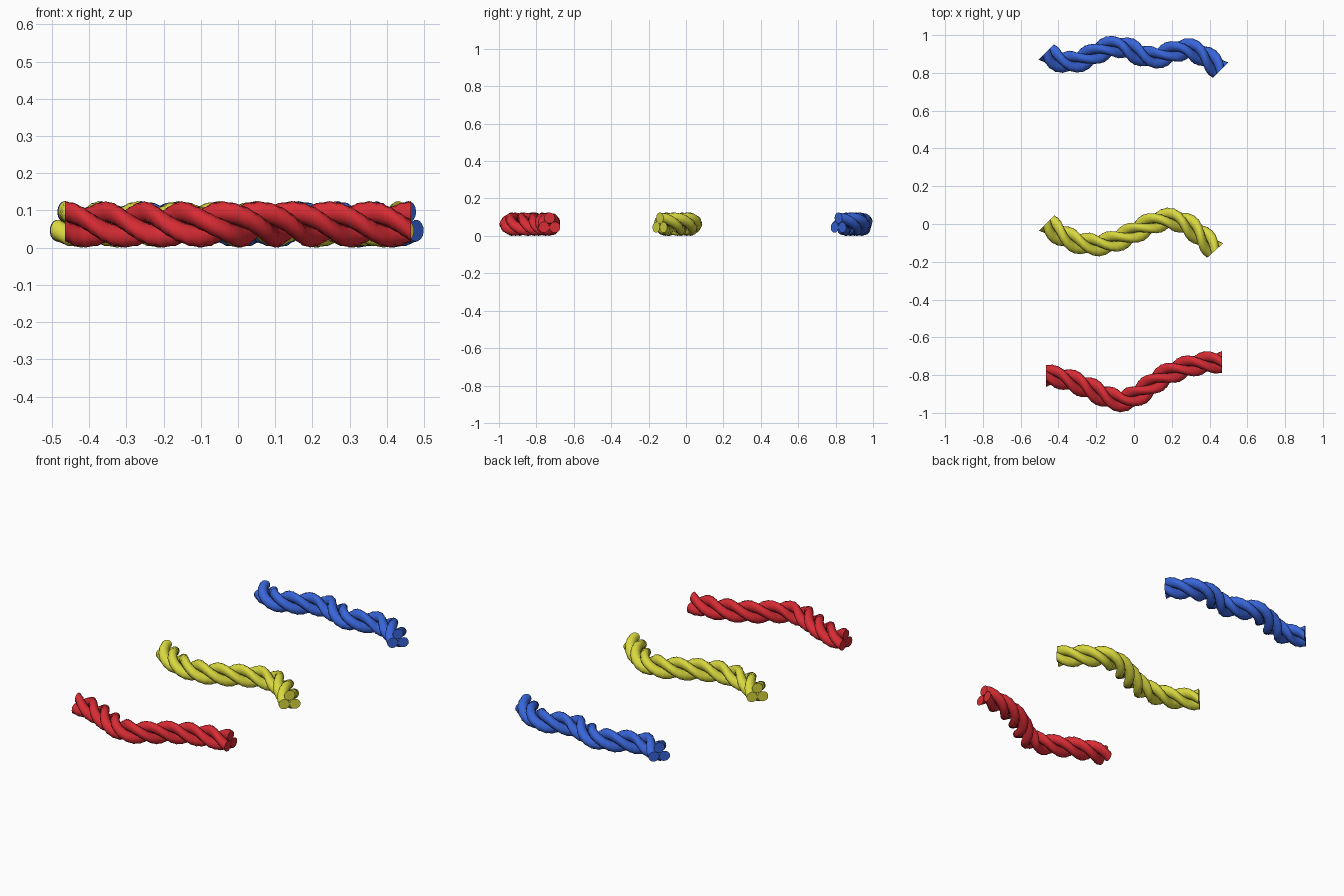
import bpy, bmesh, math
from mathutils import Vector

cube = bpy.data.objects.get("Cube")
if cube:
    bpy.data.objects.remove(cube, do_unlink=True)

STRAND_R = 0.029      # radius of one strand
HELIX_R = 0.0335      # distance of strand centres from the rope axis
TURNS, STRANDS = 3, 3
RINGS, SIDES = 36, 16


def make_material(name, rgb):
    mat = bpy.data.materials.new(name)
    mat.use_nodes = True
    mat.diffuse_color = (*rgb, 1)
    mat.node_tree.nodes["Principled BSDF"].inputs["Base Color"].default_value = (*rgb, 1)
    return mat


def resample(knots):
    """Evenly spaced (point, tangent) pairs along a curve through (x, y, slope) knots."""
    dense = []
    for (x0, y0, s0), (x1, y1, s1) in zip(knots, knots[1:]):
        d = x1 - x0
        for i in range(100):
            t = i / 100
            y = ((1 + 2 * t) * (1 - t) ** 2 * y0 + t * (1 - t) ** 2 * d * s0
                 + t * t * (3 - 2 * t) * y1 + t * t * (t - 1) * d * s1)
            dense.append(Vector((x0 + d * t, y, 0)))
    dense.append(Vector((*knots[-1][:2], 0)))
    lengths = [0]
    for a, b in zip(dense, dense[1:]):
        lengths.append(lengths[-1] + (b - a).length)
    frames, j = [], 0
    for i in range(RINGS + 1):
        target = lengths[-1] * i / RINGS
        while j < len(dense) - 2 and lengths[j + 1] < target:
            j += 1
        a, b = dense[j], dense[j + 1]
        f = (target - lengths[j]) / (lengths[j + 1] - lengths[j])
        frames.append((a.lerp(b, f), (b - a).normalized()))
    return frames


def make_rope(name, knots, mat):
    bm = bmesh.new()
    up = Vector((0, 0, 1))
    frames = resample(knots)
    for strand in range(STRANDS):
        rings = []
        for i, (point, tangent) in enumerate(frames):
            side = up.cross(tangent)
            twist = math.tau * (TURNS * i / RINGS + strand / STRANDS)

            def around(angle, radius):
                return (up * math.cos(angle) - side * math.sin(angle)) * radius

            centre = point + up * (STRAND_R + HELIX_R) + around(twist, HELIX_R)
            rings.append([bm.verts.new(centre + around(twist + math.tau * k / SIDES, STRAND_R))
                          for k in range(SIDES)])
        # strand wall and flat end caps
        for a, b in zip(rings, rings[1:]):
            for k in range(SIDES):
                n = (k + 1) % SIDES
                bm.faces.new((a[k], a[n], b[n], b[k]))
        bm.faces.new(rings[0])
        bm.faces.new(rings[-1])
    bmesh.ops.recalc_face_normals(bm, faces=bm.faces)
    mesh = bpy.data.meshes.new(name)
    bm.to_mesh(mesh)
    bm.free()
    mesh.materials.append(mat)
    obj = bpy.data.objects.new(name, mesh)
    bpy.context.collection.objects.link(obj)
    bpy.ops.object.select_all(action='DESELECT')
    obj.select_set(True)
    bpy.context.view_layer.objects.active = obj
    bpy.ops.object.shade_smooth_by_angle(angle=math.radians(50))


# three ropes, front to back: knots are (x, y, slope)
make_rope("red_rope",
          [(-.465, -.805, 0), (-.25, -.865, -.45), (-.065, -.935, 0), (.17, -.80, .5), (.465, -.73, 0)],
          make_material("red", (.69, .025, .035)))
make_rope("yellow_rope",
          [(-.463, .005, -1), (-.2, -.11, 0), (0, -.045, .52), (.19, .025, 0), (.43, -.14, -1.1)],
          make_material("yellow", (.69, .69, .05)))
make_rope("blue_rope",
          [(-.465, .91, -1), (-.34, .855, 0), (-.09, .94, 0), (.1, .88, 0), (.27, .925, 0), (.458, .815, -1)],
          make_material("blue", (.04, .13, .69)))
